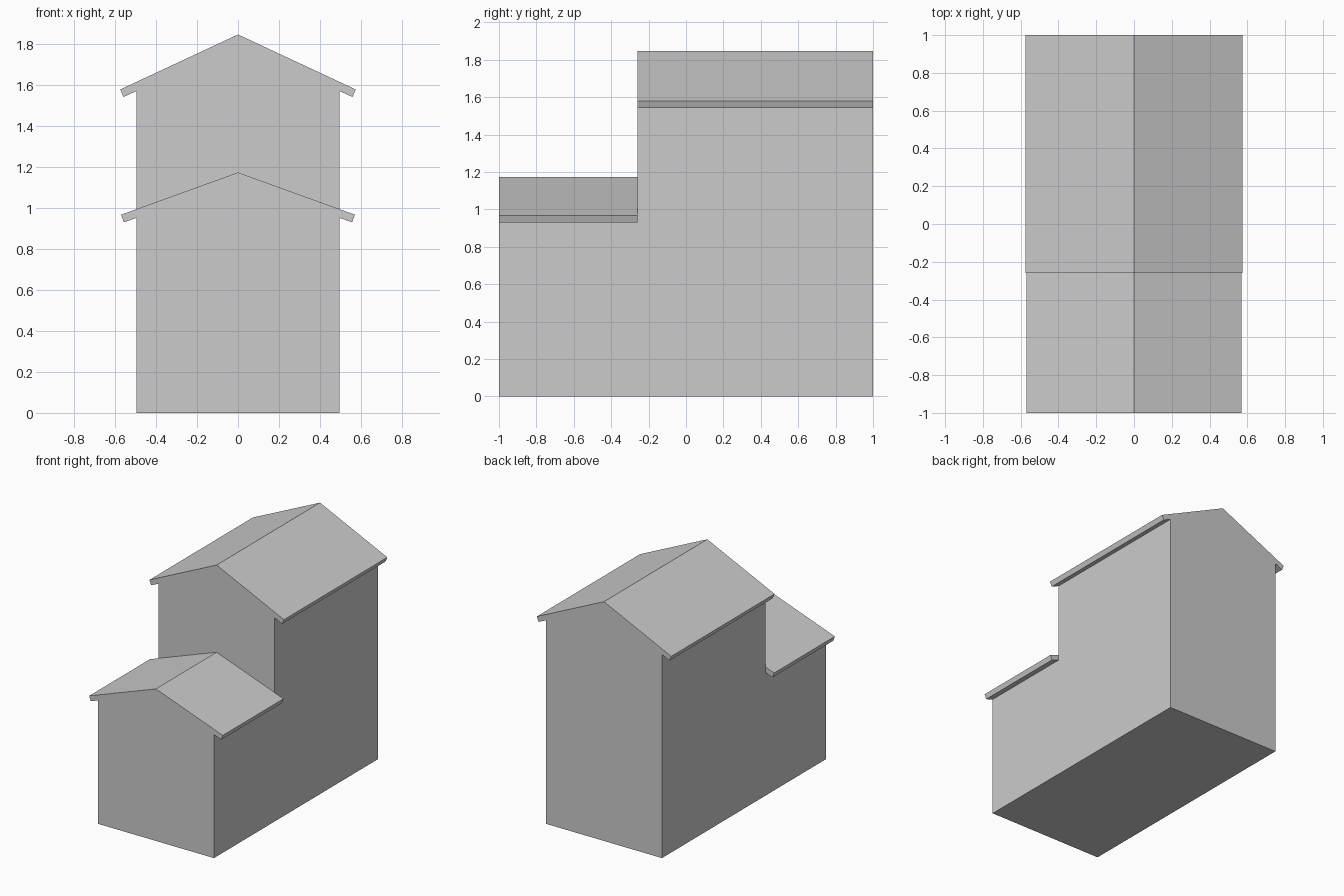
import bpy
import bmesh

if "Cube" in bpy.data.objects:
    bpy.data.objects.remove(bpy.data.objects["Cube"], do_unlink=True)

# One plain grey for the whole building
GREY = (0.6, 0.6, 0.6, 1.0)
grey = bpy.data.materials.new("plain_grey")
grey.use_nodes = True
grey.diffuse_color = GREY
grey.node_tree.nodes["Principled BSDF"].inputs["Base Color"].default_value = GREY

WALL = 0.495    # half width of the walls
JOINT = -0.26   # where the low wing meets the tall hall


def gabled_block(name, half_profile, y_front, y_back):
    """Extrude a mirrored half outline (ground to ridge) along y."""
    mirrored = [(-x, z) for x, z in reversed(half_profile[:-1])]
    outline = half_profile + mirrored
    bm = bmesh.new()
    front = bm.faces.new([bm.verts.new((x, y_front, z)) for x, z in outline])
    result = bmesh.ops.extrude_face_region(bm, geom=[front], use_keep_orig=True)
    moved = [v for v in result["geom"] if isinstance(v, bmesh.types.BMVert)]
    bmesh.ops.translate(bm, verts=moved, vec=(0, y_back - y_front, 0))
    bmesh.ops.recalc_face_normals(bm, faces=bm.faces)
    mesh = bpy.data.meshes.new(name)
    bm.to_mesh(mesh)
    bm.free()
    mesh.materials.append(grey)
    obj = bpy.data.objects.new(name, mesh)
    bpy.context.collection.objects.link(obj)
    return obj


# Outlines: ground, wall top, eave underside, eave top, ridge
tall_profile = [(WALL, 0), (WALL, 1.57), (0.559, 1.541), (0.574, 1.578), (0, 1.846)]
low_profile = [(WALL, 0), (WALL, 0.951), (0.557, 0.93), (0.57, 0.967), (0, 1.173)]

gabled_block("tall_hall", tall_profile, JOINT, 1.0)
gabled_block("low_front_wing", low_profile, -1.0, JOINT)
